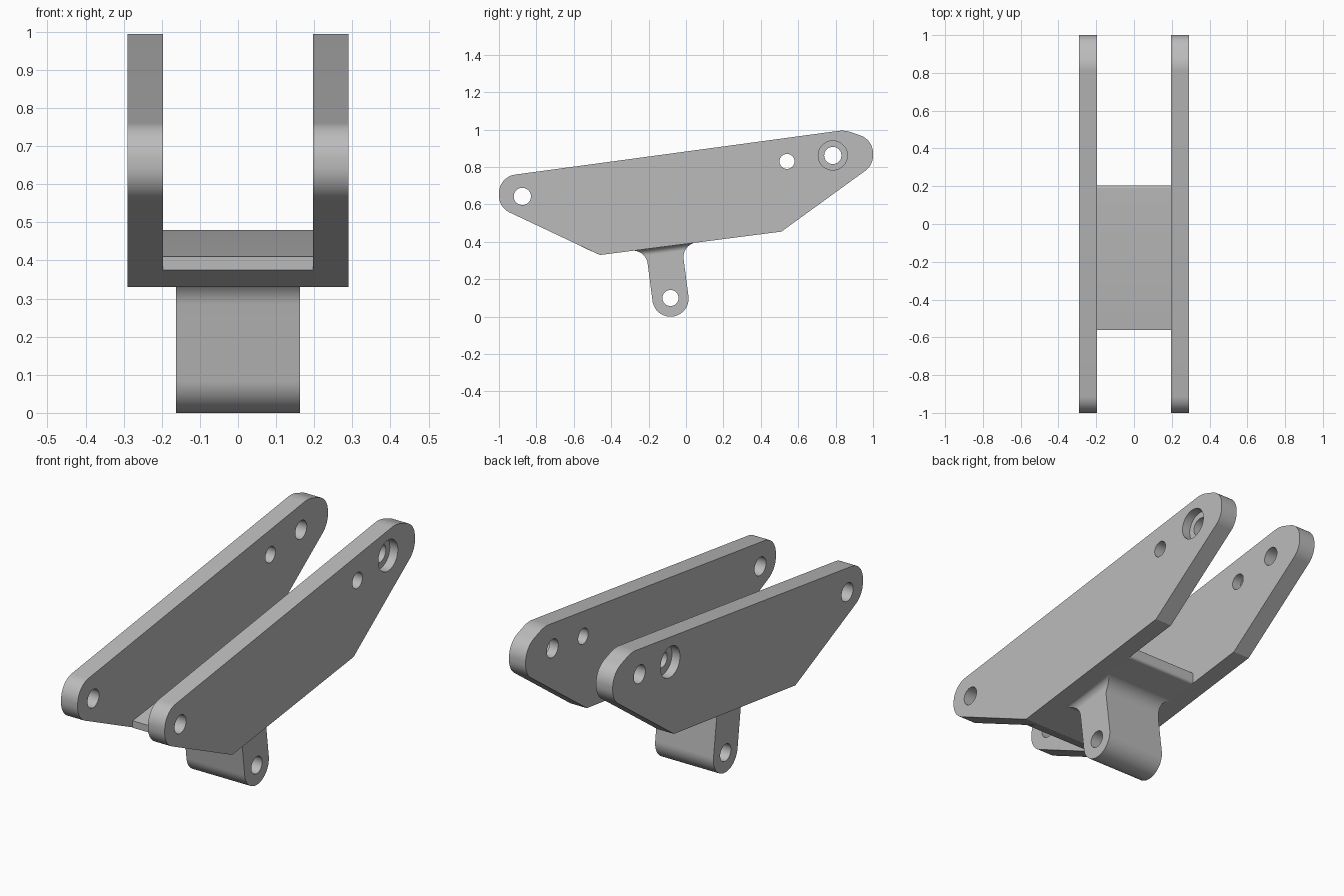
import bpy, bmesh, math
from mathutils import Vector

cube = bpy.data.objects.get("Cube")
if cube:
    bpy.data.objects.remove(cube, do_unlink=True)

grey = bpy.data.materials.new("plain_grey")
grey.use_nodes = True
colour = (0.5, 0.5, 0.5, 1)
grey.diffuse_color = colour
grey.node_tree.nodes["Principled BSDF"].inputs["Base Color"].default_value = colour

SLOPE = 0.129


def floor(y):
    """Height of the sloping underside at y."""
    return 0.389 + SLOPE * y


def rounded(corners, steps=12):
    """Polygon with each corner (u, v, radius) replaced by a tangent arc."""
    out = []
    for i, (u, v, r) in enumerate(corners):
        p = Vector((u, v))
        if r == 0:
            out.append(p)
            continue
        a = (Vector(corners[i - 1][:2]) - p).normalized()
        b = (Vector(corners[(i + 1) % len(corners)][:2]) - p).normalized()
        half = a.angle(b) / 2
        centre = p + (a + b).normalized() * r / math.sin(half)
        start = p + a * r / math.tan(half) - centre
        end = p + b * r / math.tan(half) - centre
        for k in range(steps + 1):
            t = k / steps
            total = math.pi - 2 * half
            w = (math.sin((1 - t) * total) * start + math.sin(t * total) * end) / math.sin(total)
            out.append(centre + w)
    return out


def arc(y, z, r, a0=0.0, a1=360.0, n=48):
    count = n if a1 - a0 >= 360 else n + 1
    angles = [math.radians(a0 + (a1 - a0) * k / n) for k in range(count)]
    return [Vector((y + r * math.cos(a), z + r * math.sin(a))) for a in angles]


def prism(name, points, lo, hi, place=lambda u, v, w: (w, u, v)):
    """Extrude a flat profile between lo and hi."""
    bm = bmesh.new()
    ends = [[bm.verts.new(place(p.x, p.y, w)) for p in points] for w in (lo, hi)]
    bm.faces.new(ends[0])
    bm.faces.new(ends[1][::-1])
    n = len(points)
    for i in range(n):
        j = (i + 1) % n
        bm.faces.new((ends[0][j], ends[0][i], ends[1][i], ends[1][j]))
    bmesh.ops.recalc_face_normals(bm, faces=bm.faces)
    mesh = bpy.data.meshes.new(name)
    bm.to_mesh(mesh)
    bm.free()
    mesh.materials.append(grey)
    ob = bpy.data.objects.new(name, mesh)
    bpy.context.collection.objects.link(ob)
    return ob


def combine(ob, tool, operation="DIFFERENCE"):
    bpy.context.view_layer.objects.active = ob
    mod = ob.modifiers.new("cut", "BOOLEAN")
    mod.operation, mod.solver, mod.object = operation, "EXACT", tool
    bpy.ops.object.modifier_apply(modifier=mod.name)
    bpy.data.objects.remove(tool, do_unlink=True)


def drill(ob, y, z, r, lo, hi):
    combine(ob, prism("drill", arc(y, z, r), lo, hi))


# Side plates with pin holes and one counterbore each
INNER, OUTER = 0.197, 0.29
outline = rounded([
    (-1.0, 0.748, 0.1), (-1.0, 0.584, 0.1), (-0.46, floor(-0.46), 0),
    (0.51, floor(0.51), 0), (1.0, 0.81, 0.1), (1.0, 0.945, 0.1), (0.85, 0.998, 0.15)])
front_pin, small_pin, rear_pin = (-0.875, 0.643), (0.54, 0.83), (0.785, 0.862)
parts = []
for side, name, bored in ((1, "left_plate", rear_pin), (-1, "right_plate", small_pin)):
    lo, hi = sorted((side * INNER, side * OUTER))
    plate = prism(name, outline, lo, hi)
    for pin, r in ((front_pin, 0.046), (small_pin, 0.04), (rear_pin, 0.046)):
        drill(plate, *pin, r, lo - 0.1, hi + 0.1)
    lo, hi = sorted((side * (OUTER - 0.045), side * (OUTER + 0.1)))
    drill(plate, *bored, 0.078, lo, hi)
    parts.append(plate)

# Web joining the plates, with a gently crowned top
crown = []
for k in range(17):
    t = k / 16
    crown.append((0.205 - 0.765 * t, 0.48 - 0.04 * t - 0.03 * t * t, 0.015 if k == 0 else 0))
web = rounded([(-0.56, 0.375, 0), (-0.46, floor(-0.46), 0), (0.205, floor(0.205), 0.015)] + crown)
parts.append(prism("cross_web", web, -INNER, INNER))

# Hanging lug, flared into the web on all sides
lug_outline = arc(-0.083, 0.097, 0.097, 187.5, 367.5, 32)
lug_outline = [(p.x, p.y, 0) for p in lug_outline] + [
    (-0.023, floor(-0.023), 0.08), (0.09, floor(0.09) + 0.002, 0), (0.09, 0.43, 0),
    (-0.31, 0.375, 0), (-0.31, floor(-0.31) + 0.002, 0), (-0.215, floor(-0.215), 0.08)]
lug = prism("hanging_lug", rounded(lug_outline), -0.196, 0.196)
half = [(0.163, -0.3, 0), (0.163, floor(0), 0.033), (0.22, floor(0), 0), (0.22, 0.7, 0)]
flare = rounded(half + [(-u, v, r) for u, v, r in reversed(half)])
shaper = prism("shaper", flare, -0.6, 0.6, lambda u, v, w: (u, w, v + SLOPE * w))
combine(lug, shaper, "INTERSECT")
drill(lug, -0.083, 0.1, 0.043, -0.4, 0.4)
parts.append(lug)

# Smooth the rounds, keep the edges crisp
bpy.ops.object.select_all(action="DESELECT")
for ob in parts:
    ob.select_set(True)
bpy.context.view_layer.objects.active = parts[0]
bpy.ops.object.shade_smooth_by_angle(angle=math.radians(20))
